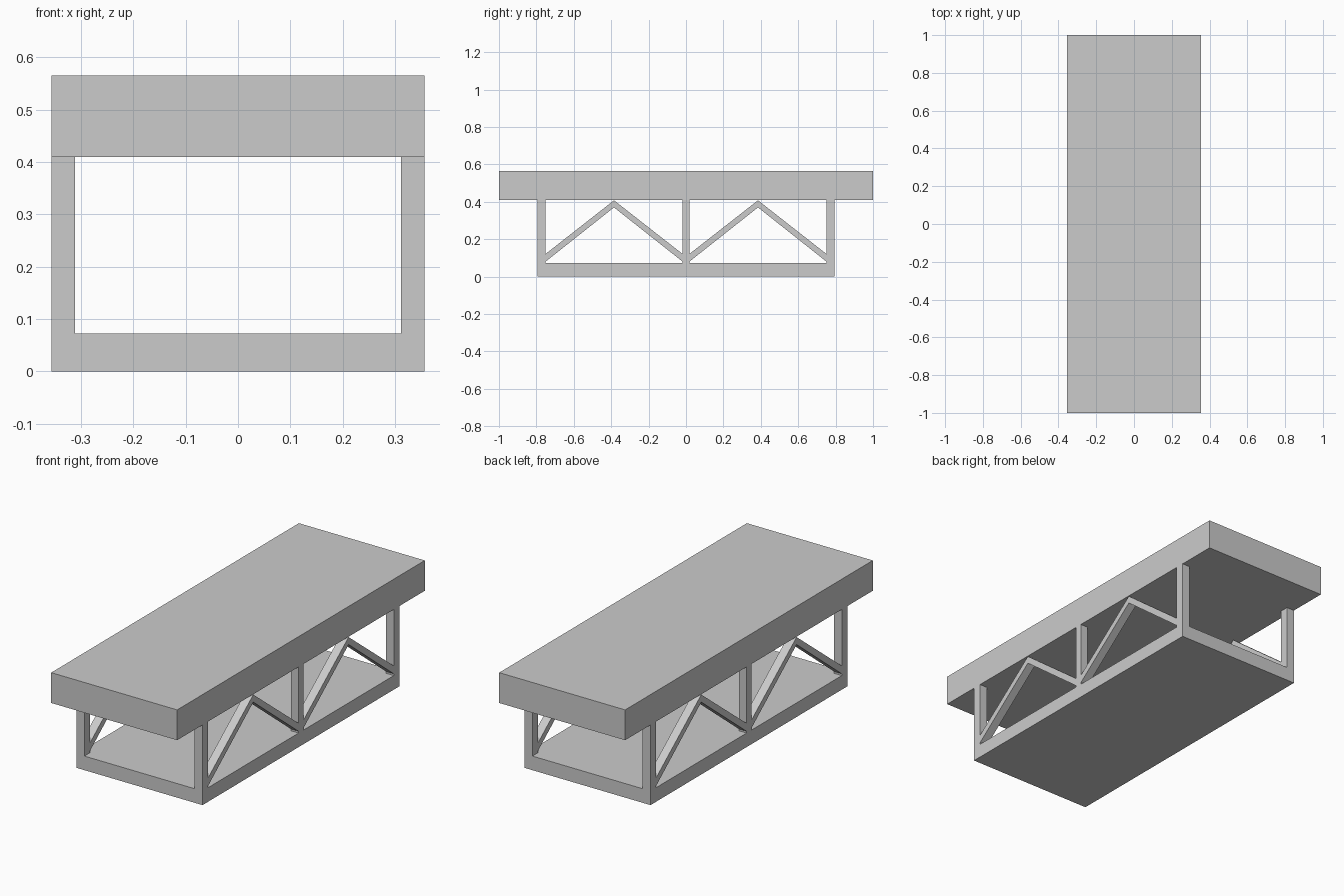
import bpy, bmesh

if "Cube" in bpy.data.objects:
    bpy.data.objects.remove(bpy.data.objects["Cube"])

HALF_W, INNER_W = 0.356, 0.312     # outer and inner faces of the side trusses
HALF_L = 0.795                     # half length of the lower frame
FLOOR, DECK, TOP = 0.072, 0.41, 0.565


def prism(name, profile, x0, x1):
    """Extrude a (y, z) profile from x0 to x1."""
    bm = bmesh.new()
    face = bm.faces.new([bm.verts.new((x0, y, z)) for y, z in profile])
    out = bmesh.ops.extrude_face_region(bm, geom=[face], use_keep_orig=True)
    moved = [v for v in out["geom"] if isinstance(v, bmesh.types.BMVert)]
    bmesh.ops.translate(bm, verts=moved, vec=(x1 - x0, 0, 0))
    bmesh.ops.recalc_face_normals(bm, faces=bm.faces)
    mesh = bpy.data.meshes.new(name)
    bm.to_mesh(mesh)
    bm.free()
    obj = bpy.data.objects.new(name, mesh)
    bpy.context.collection.objects.link(obj)
    return obj


def rect(y0, y1, z0, z1):
    return [(y0, z0), (y1, z0), (y1, z1), (y0, z1)]


def mirrored(name, profile, axes):
    """Truss part on the right side, mirrored across the given axes."""
    obj = prism(name, profile, INNER_W, HALF_W)
    obj.modifiers.new("Mirror", "MIRROR").use_axis = axes
    return obj


# Thick top deck and lower floor slab
prism("deck", rect(-1, 1, DECK, TOP), -HALF_W, HALF_W)
prism("floor_slab", rect(-HALF_L, HALF_L, 0, FLOOR), -HALF_W, HALF_W)

# Upright posts
mirrored("end_posts", rect(0.75, HALF_L, FLOOR, DECK), (True, True, False))
mirrored("middle_posts", rect(-0.019, 0.019, FLOOR, DECK), (True, False, False))

# Inverted-V diagonal braces between the posts
brace = [(0.019, 0.081), (0.385, 0.37), (0.75, 0.081),
         (0.75, 0.122), (0.385, 0.408), (0.019, 0.122)]
mirrored("diagonal_braces", brace, (True, True, False))
